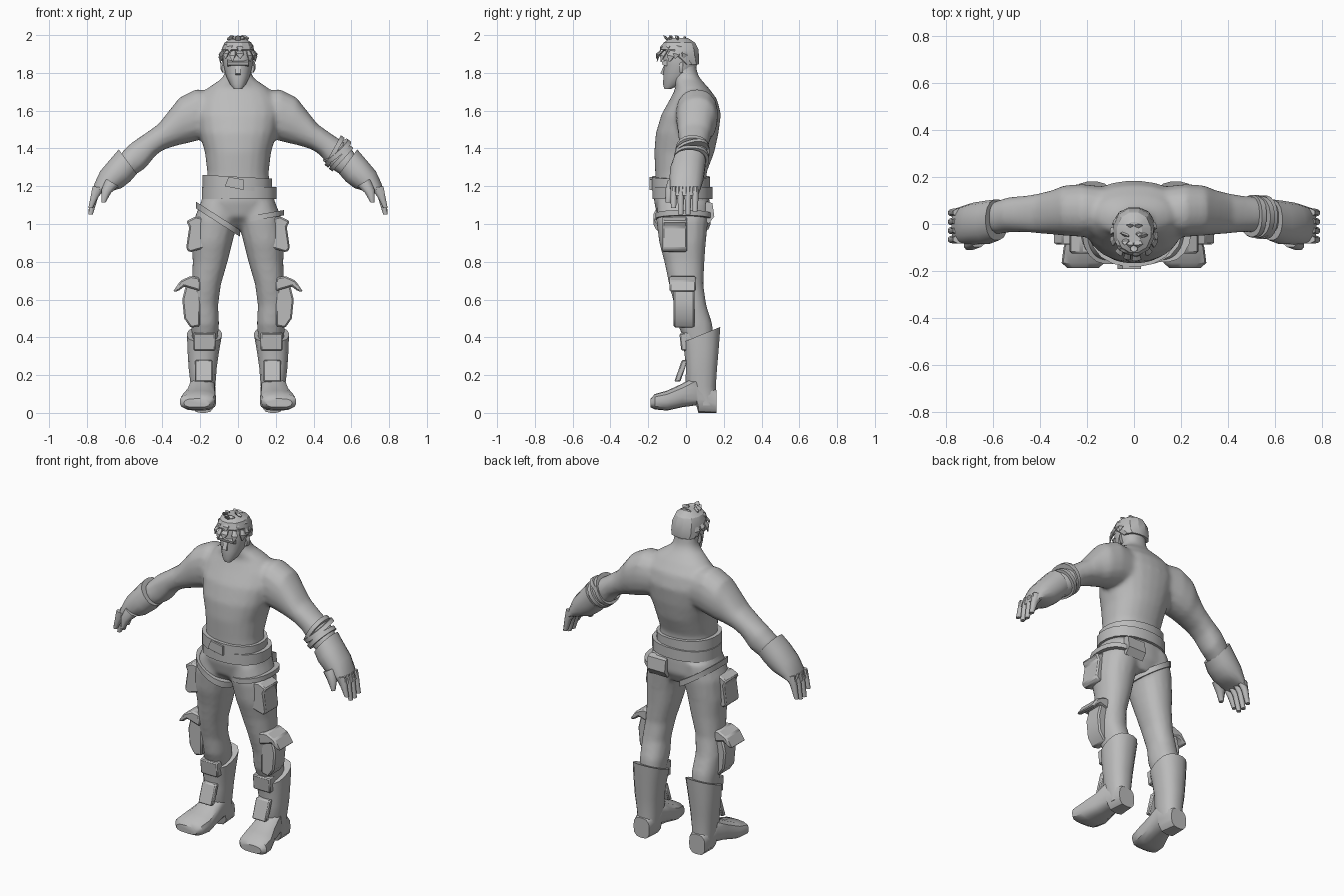
import bpy, bmesh, math, random
from mathutils import Vector

random.seed(4)
grey = bpy.data.materials.new("plain_grey")
grey.diffuse_color = (0.5, 0.5, 0.5, 1)


def ring(xa, za, xb, zb, y0, y1, tilt=0):
    """Cross-section spanning two points in the xz plane and a range in y."""
    return (Vector(((xa + xb) / 2, (y0 + y1) / 2, (za + zb) / 2)),
            Vector(((xb - xa) / 2, 0, (zb - za) / 2)), Vector((0, (y1 - y0) / 2, tilt)))


def level(z, x0, x1, y0, y1, tilt=0):
    return ring(x0, z, x1, z, y0, y1, tilt)


def upright(y, x0, x1, z0, z1):
    return (Vector(((x0 + x1) / 2, y, (z0 + z1) / 2)),
            Vector(((x1 - x0) / 2, 0, 0)), Vector((0, 0, (z1 - z0) / 2)))


def loft(bm, rings, s=1, n=16, p=2.3):
    loops = []
    for c, u, v in rings:
        loop = []
        for i in range(n):
            a = 2 * math.pi * (i + 0.5) / n
            ca, sa = math.cos(a), math.sin(a)
            k = (abs(ca) ** p + abs(sa) ** p) ** (-1 / p)
            q = c + u * ca * k + v * sa * k
            loop.append(bm.verts.new((q.x * s, q.y, q.z)))
        loops.append(loop)
    for a, b in zip(loops, loops[1:]):
        for i in range(n):
            j = (i + 1) % n
            bm.faces.new((a[i], a[j], b[j], b[i]))
    bm.faces.new(loops[0])
    bm.faces.new(loops[-1])


def band(bm, r, height, s=1, p=2.3):
    c, u, v = r
    loft(bm, [(c - height, u, v), (c + height, u, v)], s, 20, p)


def prism(bm, pts, lo, hi, axis, s=1):
    def at(p, t):
        return (p[0] * s, t, p[1]) if axis == "y" else (t * s, p[0], p[1])
    a = [bm.verts.new(at(p, lo)) for p in pts]
    b = [bm.verts.new(at(p, hi)) for p in pts]
    bm.faces.new(a)
    bm.faces.new(b)
    for i in range(len(pts)):
        j = (i + 1) % len(pts)
        bm.faces.new((a[i], a[j], b[j], b[i]))


def finish(name, bm, voxel=0, bevel=0, angle=40):
    bmesh.ops.recalc_face_normals(bm, faces=bm.faces)
    me = bpy.data.meshes.new(name)
    bm.to_mesh(me)
    bm.free()
    me.materials.append(grey)
    me.shade_smooth()
    me.set_sharp_from_angle(angle=math.radians(angle))
    ob = bpy.data.objects.new(name, me)
    bpy.context.collection.objects.link(ob)
    if voxel:
        m = ob.modifiers.new("blend", "REMESH")
        m.mode, m.voxel_size, m.use_smooth_shade = "VOXEL", voxel, True
        m = ob.modifiers.new("soften", "SMOOTH")
        m.factor, m.iterations = 0.5, 6
    if bevel:
        m = ob.modifiers.new("bevel", "BEVEL")
        m.width, m.segments = bevel, 1
    return ob


# Torso, neck and arms blended into one skin
bm = bmesh.new()
loft(bm, [level(z, -x, x, a, b) for z, x, a, b in (
    (1.14, .175, -.16, .11), (1.27, .162, -.163, .108), (1.38, .175, -.168, .15),
    (1.48, .205, -.16, .172), (1.58, .225, -.13, .185), (1.66, .21, -.085, .165),
    (1.72, .16, -.055, .12), (1.77, .085, -.065, .075), (1.80, .07, -.06, .06),
    (1.87, .065, -.06, .05))], n=24)
for s in (1, -1):
    loft(bm, [ring(*r) for r in (
        (.12, 1.70, .14, 1.46, -.05, .16), (.22, 1.715, .22, 1.44, -.055, .17),
        (.31, 1.67, .28, 1.425, -.05, .165), (.365, 1.60, .325, 1.415, -.045, .145),
        (.42, 1.53, .39, 1.395, -.04, .13), (.49, 1.48, .435, 1.365, -.035, .12),
        (.565, 1.43, .49, 1.295, -.035, .115), (.625, 1.37, .56, 1.25, -.045, .095))], s)
finish("torso_and_arms", bm, voxel=0.013)

# Trousers: hips and both legs
bm = bmesh.new()
loft(bm, [level(z, -x, x, a, b) for z, x, a, b in (
    (1.21, .172, -.165, .115), (1.12, .195, -.17, .125), (1.04, .19, -.15, .125),
    (.97, .10, -.07, .09))], n=24)
for s in (1, -1):
    loft(bm, [level(*r) for r in (
        (1.12, .01, .195, -.15, .12), (1.02, .0, .235, -.158, .118), (.9, .03, .245, -.142, .105),
        (.8, .055, .24, -.115, .098), (.68, .09, .245, -.09, .092), (.57, .105, .255, -.062, .108),
        (.47, .10, .25, -.045, .14), (.36, .11, .24, .0, .15))], s)
finish("trousers", bm, voxel=0.013)

# Gloves with thumb and four fingers
bm = bmesh.new()
for s in (1, -1):
    loft(bm, [ring(*r) for r in (
        (.632, 1.395, .535, 1.265, -.07, .105), (.675, 1.345, .57, 1.225, -.085, .1),
        (.73, 1.28, .615, 1.19, -.088, .092), (.76, 1.215, .665, 1.175, -.085, .08),
        (.778, 1.15, .725, 1.17, -.082, .068))], s)
    for i in range(4):
        y = -.084 + i * .038
        tip = (1.085, 1.05, 1.05, 1.065)[i]
        loft(bm, [ring(.772, 1.2, .70, 1.19, y, y + .038),
                  ring(.782, 1.14, .74, 1.14, y, y + .037),
                  ring(.793, tip, .768, tip, y + .004, y + .032)], s, 8)
    loft(bm, [ring(.70, 1.24, .63, 1.20, -.10, -.04), ring(.725, 1.18, .67, 1.165, -.112, -.062),
              ring(.722, 1.115, .70, 1.115, -.11, -.08)], s, 8)
finish("gloves", bm, angle=55)

# Boots: shaft, foot and heel
bm = bmesh.new()
for s in (1, -1):
    loft(bm, [level(*r) for r in (
        (.04, .13, .245, .05, .16), (.14, .12, .25, -.005, .158), (.24, .112, .262, .0, .165),
        (.34, .098, .268, -.01, .175, .015), (.415, .085, .27, -.015, .182, .04))], s, p=2.6)
    loft(bm, [upright(*r) for r in (
        (.162, .135, .24, .0, .12), (.065, .12, .25, .0, .19), (.055, .12, .255, .04, .2),
        (-.02, .12, .27, .03, .155), (-.10, .115, .30, .012, .118),
        (-.165, .125, .308, .018, .10), (-.187, .15, .285, .03, .075))], s, p=3.2)
finish("boots", bm)

# Shin plates on the boots
bm = bmesh.new()
for s in (1, -1):
    prism(bm, [(-.062, .165), (-.03, .165), (.01, .28), (-.022, .28)], .135, .228, "x", s)
    prism(bm, [(-.025, .33), (.04, .33), (.04, .43), (-.035, .42)], .12, .235, "x", s)
finish("shin_plates", bm, bevel=.006, angle=30)

# Hip pouches and thigh guards on the outer sides
bm = bmesh.new()
for s in (1, -1):
    prism(bm, [(.17, 1.03), (.225, 1.04), (.275, 1.015), (.258, .985), (.275, .87), (.255, .85), (.17, .875)],
          -.125, .005, "y", s)
finish("hip_pouches", bm, bevel=.008, angle=30)
bm = bmesh.new()
for s in (1, -1):
    prism(bm, [(.2, .69), (.275, .68), (.295, .6), (.285, .5), (.25, .45), (.2, .46)], -.065, .045, "y", s)
    prism(bm, [(.2, .715), (.25, .725), (.305, .70), (.345, .64), (.315, .645), (.285, .67), (.2, .645)],
          -.088, .052, "y", s)
finish("knee_guards", bm, bevel=.008, angle=30)

# Belts around the waist and a strap around one thigh
bm = bmesh.new()
up = Vector((0, 0, 1))
band(bm, ring(-.188, 1.225, .182, 1.205, -.182, .128), up * .035)
band(bm, ring(-.193, 1.165, .206, 1.165, -.178, .14), up * .032)
prism(bm, [(-.07, 1.2), (.03, 1.18), (.03, 1.235), (-.05, 1.25)], -.192, -.16, "y")
finish("waist_belts", bm)
bm = bmesh.new()
band(bm, ring(-.222, 1.10, .012, .95, -.172, .13), up * .018)
band(bm, ring(.01, 1.02, .245, 1.06, -.163, .135), up * .014)
prism(bm, [(.105, 1.12), (.14, 1.11), (.15, 1.04), (.12, 1.0), (.10, 1.02)], .04, .16, "x")
finish("thigh_straps", bm)

# Wraps on one forearm
bm = bmesh.new()
along = Vector((.8, 0, -.6))
for r in ((.555, 1.463, .468, 1.305, -.055, .125), (.602, 1.41, .49, 1.285, -.065, .122),
          (.59, 1.44, .46, 1.33, -.06, .12, .02)):
    band(bm, ring(*r), along * .012)
finish("forearm_wraps", bm)

# Head with jaw, nose and ears
bm = bmesh.new()
loft(bm, [level(z, -x, x, a, b) for z, x, a, b in (
    (1.715, .022, -.115, -.08), (1.74, .042, -.122, -.02), (1.785, .064, -.12, .04),
    (1.84, .077, -.118, .058), (1.91, .082, -.125, .06), (1.955, .066, -.11, .045),
    (1.975, .03, -.07, .0))], n=20, p=2.2)
prism(bm, [(-.112, 1.85), (-.136, 1.797), (-.11, 1.785)], -.013, .013, "x")
prism(bm, [(-.10, 1.87), (-.128, 1.858), (-.124, 1.842), (-.10, 1.835)], -.055, .055, "x")
for s in (1, -1):
    loft(bm, [upright(-.035, .06, .085, 1.80, 1.85), upright(-.015, .06, .093, 1.80, 1.865)], s, 8)
finish("head", bm)

# Hair: a cap with layered locks swept forward
bm = bmesh.new()
loft(bm, [level(*r) for r in (
    (1.845, -.078, .078, -.03, .068), (1.885, -.089, .089, -.105, .072, -.02),
    (1.925, -.089, .087, -.135, .068), (1.96, -.073, .073, -.122, .05),
    (1.985, -.035, .035, -.08, .01))], n=12)


def lock(base, tip, width):
    d = (tip - base).normalized()
    out = Vector((base.x, base.y + .045, base.z - 1.88)).normalized()
    side = d.cross(out).normalized() * width
    thick = side.cross(d).normalized() * width * .35
    mid = base.lerp(tip, .5) + out * .008
    loft(bm, [(base, side * .7, thick), (mid, side, thick), (tip, side * .1, thick * .2)], 1, 6, 2)


for count, z, r, drop in ((13, 1.915, .083, .06), (9, 1.955, .066, .045), (6, 1.978, .035, .02)):
    for i in range(count):
        a = 2 * math.pi * i / count + random.uniform(-.15, .15)
        front = max(0, -math.sin(a))
        base = Vector((r * math.cos(a), -.038 + r * 1.1 * math.sin(a), z))
        tip = base + Vector((.16 * base.x, -.012 - .018 * front,
                             -drop * random.uniform(.6, 1.25) + (.025 if r < .04 else 0)))
        lock(base, tip, random.uniform(.017, .024))
for x, y in ((-.03, -.06), (.02, -.03), (.0, -.09)):
    lock(Vector((x, y, 1.965)), Vector((x * 1.3, y - .03, 1.998)), .018)
finish("hair", bm, angle=25)
